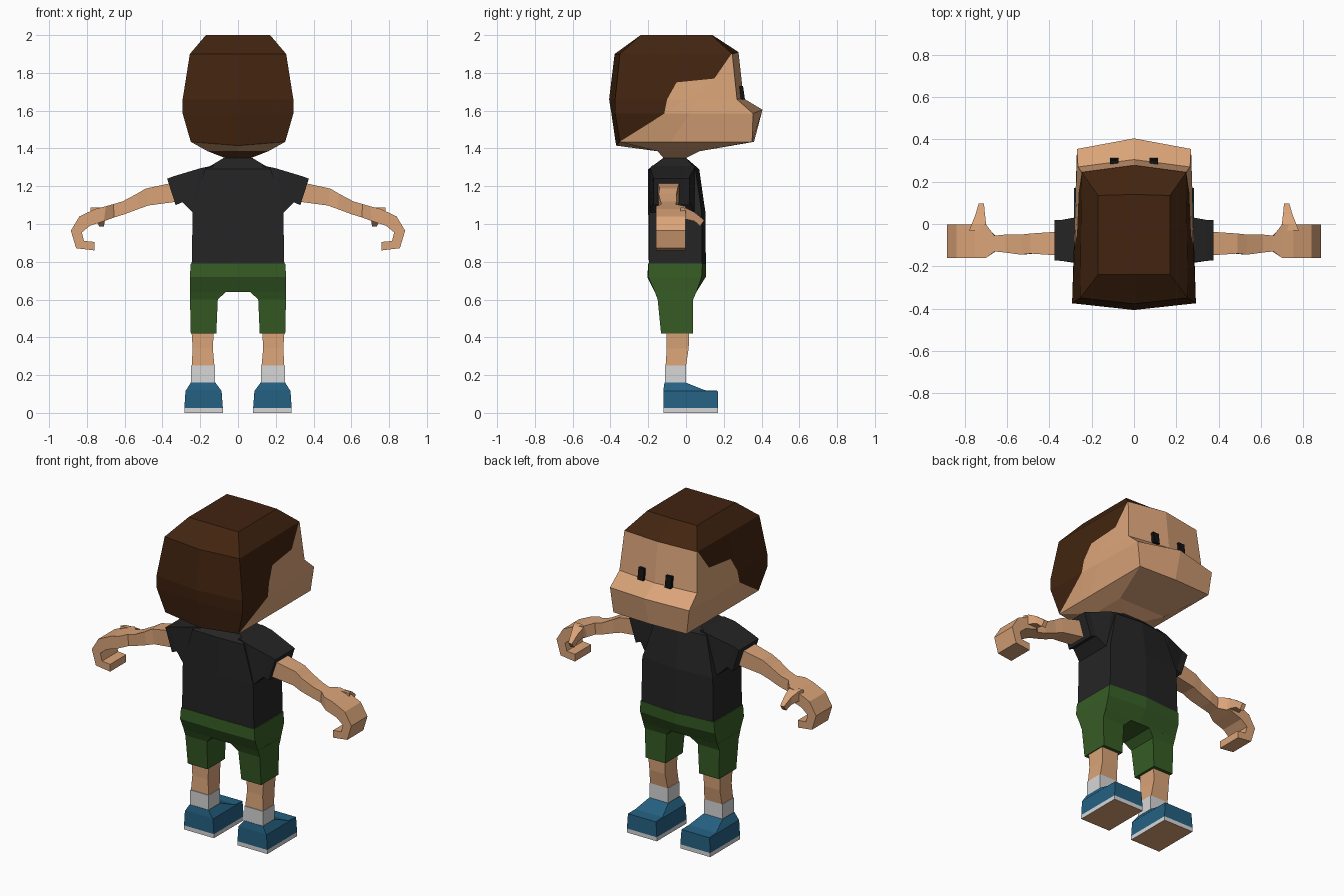
import bpy, bmesh
from mathutils import Vector

cube = bpy.data.objects.get("Cube")
if cube:
    bpy.data.objects.remove(cube, do_unlink=True)


def material(name, rgb):
    m = bpy.data.materials.new(name)
    m.use_nodes = True
    m.diffuse_color = (*rgb, 1)
    m.node_tree.nodes["Principled BSDF"].inputs["Base Color"].default_value = (*rgb, 1)
    return m


skin = material("skin", (0.70, 0.37, 0.19))
hair = material("brown_hair", (0.054, 0.0175, 0.005))
black = material("black_cloth", (0.018, 0.018, 0.019))
green = material("green_cloth", (0.037, 0.107, 0.018))
blue = material("blue_shoe", (0.018, 0.120, 0.225))
white = material("light_grey", (0.68, 0.68, 0.68))
dark = material("eye_black", (0.006, 0.006, 0.006))


def loft(name, rings, mats, mirror=False, paint=None):
    """Skin a list of equal-length rings and cap both ends."""
    bm = bmesh.new()
    rows = [[bm.verts.new(p) for p in ring] for ring in rings]
    n = len(rows[0])
    for a, b in zip(rows, rows[1:]):
        for i in range(n):
            j = (i + 1) % n
            bm.faces.new((a[i], a[j], b[j], b[i]))
    bm.faces.new(rows[0])
    bm.faces.new(rows[-1])
    bmesh.ops.recalc_face_normals(bm, faces=bm.faces)
    if paint:
        paint(bm)
    me = bpy.data.meshes.new(name)
    bm.to_mesh(me)
    bm.free()
    for m in mats:
        me.materials.append(m)
    ob = bpy.data.objects.new(name, me)
    bpy.context.collection.objects.link(ob)
    if mirror:
        ob.modifiers.new("mirror", 'MIRROR').use_mirror_merge = False
    return ob


def bowed(z, back, front, back_dz=0, front_dz=0):
    """Six-sided ring; back and front are (half width, corner y, middle y)."""
    (xb, yb, mb), (xf, yf, mf) = back, front
    return [(xf, yf, z), (0, mf, z + front_dz), (-xf, yf, z),
            (-xb, yb, z), (0, mb, z + back_dz), (xb, yb, z)]


def rect(z, x0, x1, y0, y1):
    return [(x0, y0, z), (x1, y0, z), (x1, y1, z), (x0, y1, z)]


def section(xt, zt, xb, zb, y0, y1):
    """Cross-section of a limb that runs sideways."""
    return [(xt, y0, zt), (xt, y1, zt), (xb, y1, zb), (xb, y0, zb)]


# Head, with the hairline cut into both sides
hairline = [(-0.36, 1.43), (-0.2, 1.53), (-0.115, 1.585), (-0.10, 1.66),
            (-0.05, 1.75), (0.15, 1.77), (0.24, 1.90)]


def hair_height(y):
    for (y0, z0), (y1, z1) in zip(hairline, hairline[1:]):
        if y <= y1:
            return z0 + (z1 - z0) * max(0, y - y0) / (y1 - y0)
    return hairline[-1][1]


def paint_head(bm):
    for (y0, z0), (y1, z1) in zip(hairline, hairline[1:]):
        sides = [f for f in bm.faces if abs(f.normal.x) > 0.7 and f.calc_center_median().z < 1.9]
        geom = set(sides)
        for f in sides:
            geom.update(f.edges)
            geom.update(f.verts)
        bmesh.ops.bisect_plane(bm, geom=list(geom), dist=0.0005, plane_co=(0, y0, z0),
                               plane_no=Vector((0, z0 - z1, y1 - y0)).normalized())
        bm.normal_update()
    for f in bm.faces:
        c, n = f.calc_center_median(), f.normal
        side = abs(n.x) > 0.7 and c.z > hair_height(c.y)
        f.material_index = int(c.z > 1.91 or n.y < -0.6 or side)


loft("head", [
    bowed(1.35, (0.07, -0.12, -0.12), (0.07, 0, 0)),
    bowed(1.385, (0.16, -0.15, -0.15), (0.16, 0.07, 0.07)),
    bowed(1.435, (0.25, -0.35, -0.37), (0.25, 0.35, 0.36), back_dz=-0.02),
    bowed(1.585, (0.293, -0.375, -0.395), (0.27, 0.355, 0.405), front_dz=0.02),
    bowed(1.66, (0.293, -0.375, -0.407), (0.265, 0.27, 0.305), front_dz=0.005),
    bowed(1.90, (0.255, -0.35, -0.378), (0.248, 0.245, 0.278), front_dz=0.01),
    bowed(2.0, (0.17, -0.24, -0.24), (0.17, 0.135, 0.14)),
], [skin, hair], paint=paint_head)

# Eyes follow the slope of the forehead
loft("eyes", [rect(1.66, 0.073, 0.113, 0.28, 0.312),
              rect(1.73, 0.073, 0.113, 0.27, 0.302)], [dark], mirror=True)

# Shirt
loft("shirt_body", [
    bowed(0.79, (0.245, -0.195, -0.197), (0.245, 0.085, 0.105)),
    bowed(1.06, (0.24, -0.195, -0.2), (0.24, 0.083, 0.103)),
    bowed(1.29, (0.175, -0.195, -0.2), (0.175, 0.05, 0.07)),
    bowed(1.35, (0.075, -0.12, -0.12), (0.075, 0, 0)),
], [black])
loft("sleeves", [
    section(0.13, 1.31, 0.17, 1.05, -0.18, 0.045),
    section(0.20, 1.295, 0.24, 1.06, -0.19, 0.045),
    section(0.34, 1.253, 0.295, 1.115, -0.175, 0.02),
    section(0.375, 1.24, 0.33, 1.10, -0.172, 0.018),
], [black], mirror=True)

# Arms, flaring at the wrist into the hands
loft("arms", [
    section(0.34, 1.22, 0.31, 1.12, -0.15, -0.035),
    section(0.49, 1.187, 0.475, 1.098, -0.14, -0.045),
    section(0.535, 1.16, 0.525, 1.08, -0.145, -0.05),
    section(0.61, 1.12, 0.60, 1.052, -0.135, -0.05),
    section(0.66, 1.105, 0.655, 1.035, -0.13, -0.055),
    section(0.70, 1.094, 0.71, 1.015, -0.16, -0.003),
], [skin], mirror=True)

# Mitten hands curling under
hand = [(0.70, 1.094), (0.755, 1.08), (0.84, 1.04), (0.885, 0.965), (0.857, 0.872),
        (0.76, 0.86), (0.76, 0.905), (0.815, 0.91), (0.827, 0.955), (0.785, 0.99), (0.71, 1.015)]
loft("hands", [[(x, y, z) for x, z in hand] for y in (-0.16, -0.003)], [skin], mirror=True)


def thumb_ring(y, x0, x1, z0, z1):
    return [(x0, y, z0), (x1, y, z0), (x1, y, z1), (x0, y, z1)]


loft("thumbs", [
    thumb_ring(-0.03, 0.69, 0.78, 1.02, 1.088),
    thumb_ring(0.0, 0.70, 0.768, 1.025, 1.085),
    thumb_ring(0.045, 0.705, 0.75, 1.015, 1.062),
    [(0.71, 0.075, 0.988), (0.735, 0.075, 0.988), (0.735, 0.097, 1.02), (0.71, 0.097, 1.02)],
], [skin], mirror=True)

# Shorts
loft("shorts_hips", [
    bowed(0.64, (0.253, -0.165, -0.165), (0.253, 0.055, 0.055)),
    bowed(0.72, (0.255, -0.2, -0.205), (0.255, 0.083, 0.105)),
    bowed(0.79, (0.25, -0.198, -0.2), (0.25, 0.087, 0.107)),
], [green])
loft("shorts_legs", [
    rect(0.42, 0.115, 0.25, -0.132, 0.036),
    rect(0.60, 0.107, 0.254, -0.15, 0.038),
    rect(0.645, 0.06, 0.254, -0.167, 0.057),
], [green], mirror=True)

# Lower legs, socks and shoes
loft("legs", [
    rect(0.25, 0.125, 0.245, -0.108, 0.0),
    rect(0.34, 0.133, 0.24, -0.102, 0.014),
    rect(0.45, 0.128, 0.247, -0.102, 0.018),
], [skin], mirror=True)
loft("socks", [rect(0.15, 0.122, 0.248, -0.112, 0.0),
               rect(0.25, 0.122, 0.248, -0.112, 0.0)], [white], mirror=True)
loft("shoes", [
    rect(0.025, 0.08, 0.284, -0.12, 0.17),
    rect(0.117, 0.087, 0.278, -0.12, 0.168),
    rect(0.12, 0.09, 0.275, -0.12, 0.10),
    rect(0.16, 0.12, 0.25, -0.114, 0.0),
], [blue], mirror=True)


def paint_sole(bm):
    for f in bm.faces:
        f.material_index = int(f.normal.z < -0.9)


loft("soles", [rect(0, 0.08, 0.284, -0.12, 0.17),
               rect(0.025, 0.08, 0.284, -0.12, 0.17)], [white, skin], mirror=True, paint=paint_sole)
